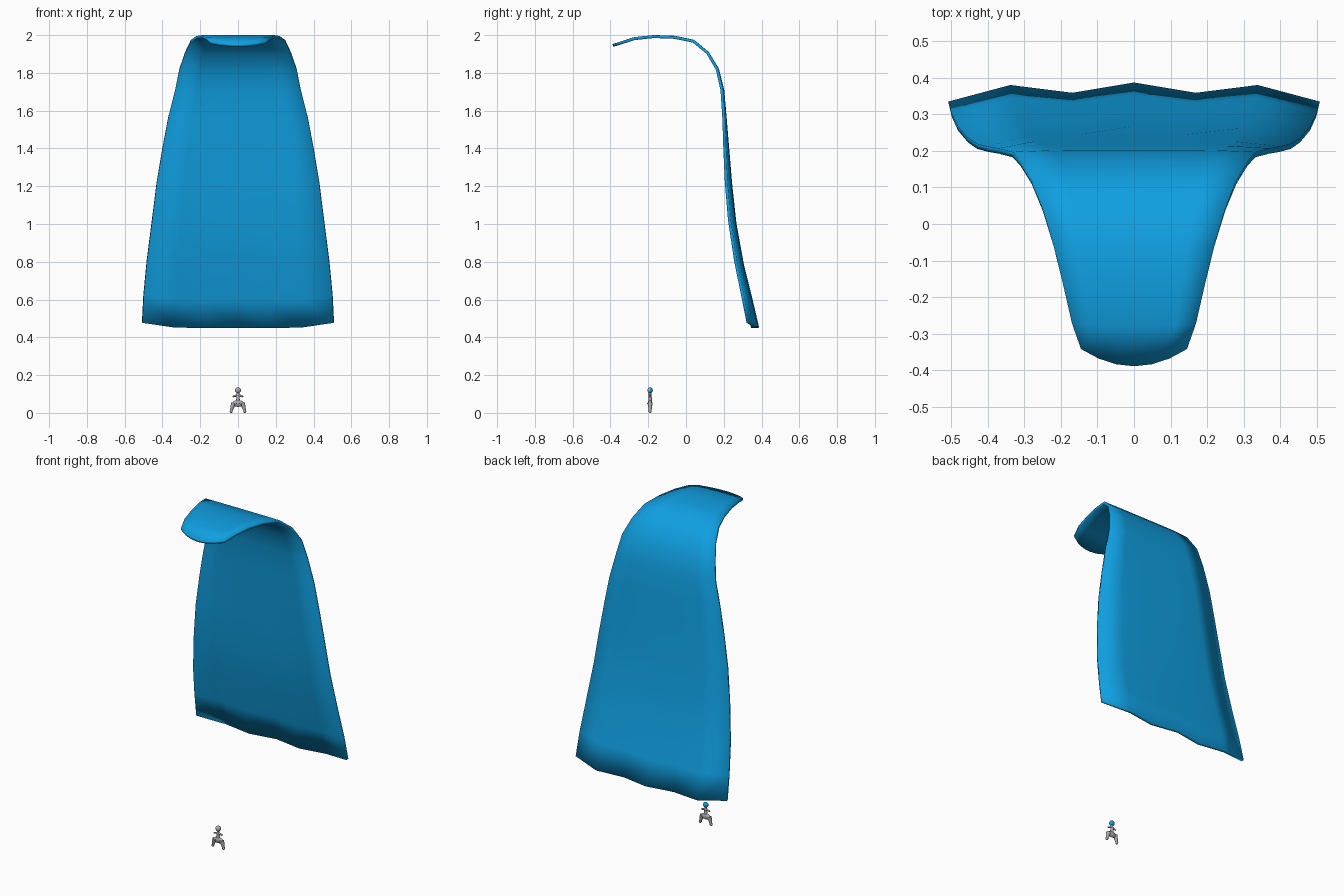
import bpy, bmesh, math
from mathutils import Vector

if "Cube" in bpy.data.objects:
    bpy.data.objects.remove(bpy.data.objects["Cube"])


def material(name, rgb):
    m = bpy.data.materials.new(name)
    m.diffuse_color = (*rgb, 1)
    m.use_nodes = True
    m.node_tree.nodes["Principled BSDF"].inputs["Base Color"].default_value = m.diffuse_color
    return m


blue = material("cape blue", (0.005, 0.35, 0.76))
grey = material("light grey", (0.42, 0.42, 0.42))


def finish(bm, name, mats):
    bmesh.ops.recalc_face_normals(bm, faces=bm.faces)
    me = bpy.data.meshes.new(name)
    bm.to_mesh(me)
    bm.free()
    for m in mats:
        me.materials.append(m)
    me.polygons.foreach_set("use_smooth", [True] * len(me.polygons))
    ob = bpy.data.objects.new(name, me)
    bpy.context.collection.objects.link(ob)
    return ob


# Cape: rows of (half width, edge y, edge z, centre y, centre z)
ROWS = [
    (0.145, -0.34, 1.96, -0.387, 1.945),
    (0.17, -0.27, 1.982, -0.28, 1.98),
    (0.193, -0.17, 1.992, -0.17, 1.993),
    (0.22, -0.06, 1.988, -0.06, 1.989),
    (0.25, 0.04, 1.967, 0.04, 1.968),
    (0.28, 0.115, 1.905, 0.115, 1.906),
    (0.31, 0.165, 1.82, 0.167, 1.82),
    (0.332, 0.19, 1.71, 0.195, 1.71),
    (0.37, 0.20, 1.56, 0.208, 1.56),
    (0.40, 0.205, 1.40, 0.222, 1.39),
    (0.43, 0.213, 1.22, 0.238, 1.20),
    (0.455, 0.23, 1.02, 0.26, 1.00),
    (0.483, 0.263, 0.80, 0.30, 0.78),
    (0.50, 0.30, 0.62, 0.345, 0.60),
    (0.507, 0.328, 0.478, 0.38, 0.45),
]
bm = bmesh.new()
grid = []
for r, (hw, ye, ze, yc, zc) in enumerate(ROWS):
    wave = 0.028 * max(0, (r - 10) / 4)        # folds grow toward the hem
    row = []
    for i in range(-3, 4):
        t = abs(i) / 3
        k = t ** 2 if r < 2 else t ** 5        # rounded collar, folded side edges
        y = yc + (ye - yc) * k - (wave if abs(i) == 1 else 0)
        row.append(bm.verts.new((hw * i / 3, y, zc + (ze - zc) * k)))
    grid.append(row)
for a, b in zip(grid, grid[1:]):
    for i in range(6):
        bm.faces.new((a[i], a[i + 1], b[i + 1], b[i]))
cape = finish(bm, "cape", [blue])
solid = cape.modifiers.new("cloth thickness", "SOLIDIFY")
solid.thickness = 0.015
solid.offset = 0

# Small controller-shaped figurine below the cape
CY = -0.19


def ellipsoid(name, centre, size, mats=(grey,)):
    bm = bmesh.new()
    bmesh.ops.create_uvsphere(bm, u_segments=16, v_segments=10, radius=1)
    for v in bm.verts:
        v.co = Vector(c + s * p for c, s, p in zip(centre, size, v.co))
    return finish(bm, name, mats)


def rod(name, a, b, r1, r2):
    a, b = Vector(a), Vector(b)
    bm = bmesh.new()
    bmesh.ops.create_cone(bm, cap_ends=True, segments=12, radius1=r1,
                          radius2=r2, depth=(b - a).length)
    rot = (b - a).to_track_quat("Z", "Y")
    for v in bm.verts:
        v.co = rot @ v.co + (a + b) / 2
    ob = finish(bm, name, [grey])
    ob.data.set_sharp_from_angle(angle=math.radians(40))
    return ob


ellipsoid("controller_body", (0, CY, 0.05), (0.032, 0.012, 0.018))
for side, s in (("left", -1), ("right", 1)):
    rod(side + "_grip", (s * 0.024, CY, 0.052), (s * 0.036, CY, 0.01), 0.013, 0.007)
    ellipsoid(side + "_grip_tip", (s * 0.036, CY, 0.009), (0.008, 0.008, 0.009))
    ellipsoid(side + "_thumbstick", (s * 0.014, CY - 0.011, 0.05), (0.006, 0.005, 0.006))
    rod(side + "_arm", (0, CY, 0.094), (s * 0.028, CY, 0.086), 0.006, 0.004)
rod("stem", (0, CY, 0.06), (0, CY, 0.11), 0.01, 0.007)

# Round head, blue on its back half
head = ellipsoid("head", (0, CY, 0.12), (0.016, 0.014, 0.016), (grey, blue))
for p in head.data.polygons:
    p.material_index = int(p.center.y > CY)
